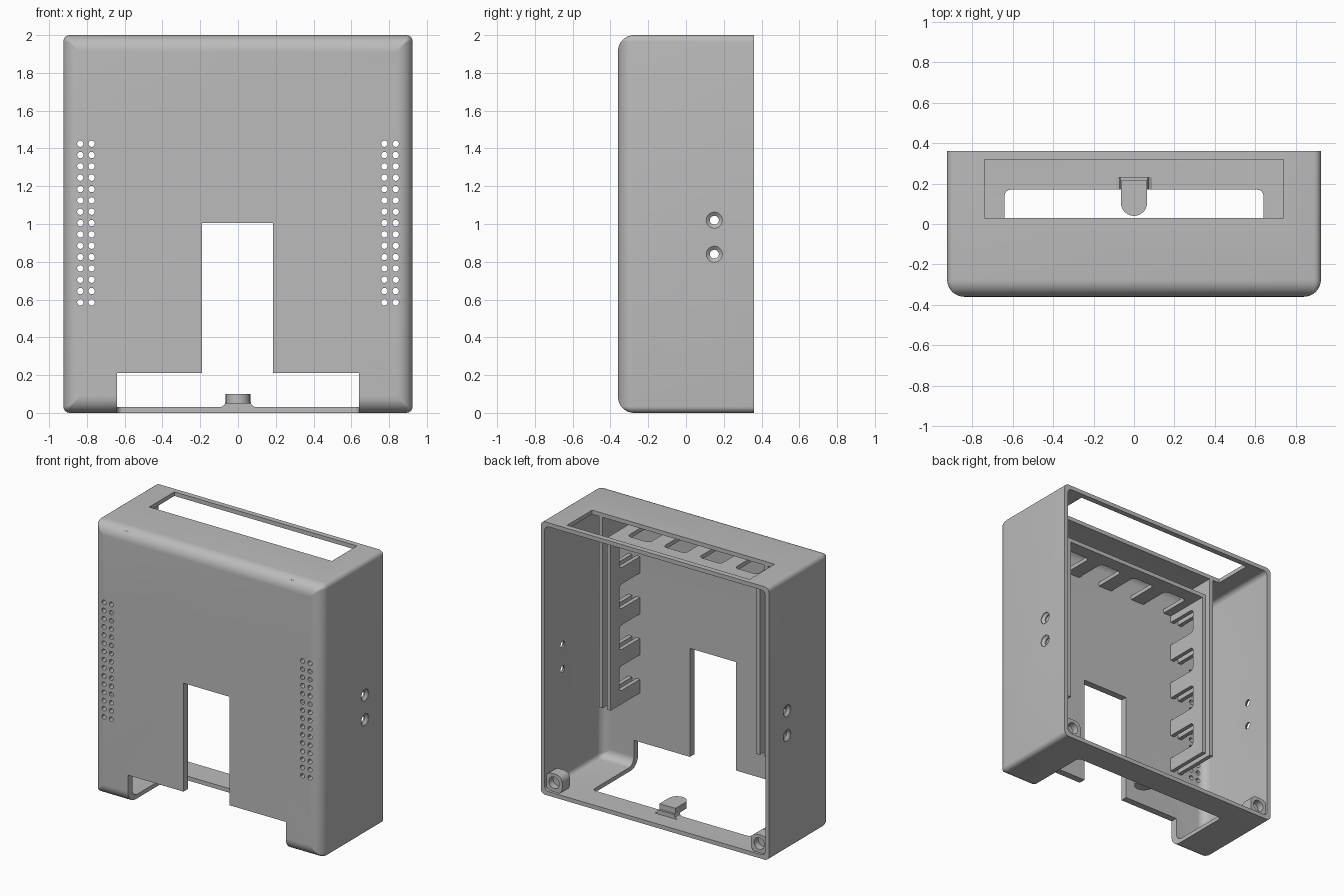
import bpy, bmesh, math
from mathutils import Vector

if "Cube" in bpy.data.objects:
    bpy.data.objects.remove(bpy.data.objects["Cube"], do_unlink=True)

grey = bpy.data.materials.new("matte_grey")
grey.use_nodes = True
grey.diffuse_color = (0.5, 0.5, 0.5, 1)
grey.node_tree.nodes["Principled BSDF"].inputs["Base Color"].default_value = (0.5, 0.5, 0.5, 1)

W, H, D = 0.925, 1.0, 0.36        # half sizes of the case
WALL, FRONT = 0.03, 0.05          # wall thicknesses
INNER = -D + FRONT                # inside face of the front


def make(name, bm):
    bmesh.ops.recalc_face_normals(bm, faces=bm.faces)
    mesh = bpy.data.meshes.new(name)
    bm.to_mesh(mesh)
    bm.free()
    mesh.materials.append(grey)
    obj = bpy.data.objects.new(name, mesh)
    bpy.context.collection.objects.link(obj)
    return obj


def rounded(cx, cy, hw, hh, r, n=6):
    pts = []
    for k, (sx, sy) in enumerate(((1, 1), (-1, 1), (-1, -1), (1, -1))):
        for i in range(n + 1):
            a = (k + i / n) * math.pi / 2
            pts.append((cx + sx * (hw - r) + r * math.cos(a),
                        cy + sy * (hh - r) + r * math.sin(a)))
    return pts


def circle(cx, cy, r, n=20):
    return [(cx + r * math.cos(i * math.tau / n), cy + r * math.sin(i * math.tau / n))
            for i in range(n)]


def rect(a0, a1, b0, b1):
    return [(a0, b0), (a1, b0), (a1, b1), (a0, b1)]


def place(p, axis, t):
    return {"x": Vector((t, p[0], p[1])), "y": Vector((p[0], t, p[1])),
            "z": Vector((p[0], p[1], t))}[axis]


def loft(bm, rings, axis):
    """Join matching outlines [(outline, position), ...] into a closed solid."""
    loops = [[bm.verts.new(place(p, axis, t)) for p in pts] for pts, t in rings]
    for a, b in zip(loops, loops[1:]):
        for i in range(len(a)):
            j = (i + 1) % len(a)
            bm.faces.new((a[i], a[j], b[j], b[i]))
    bm.faces.new(loops[0])
    bm.faces.new(loops[-1])


def prism(name, pts, axis, lo, hi):
    bm = bmesh.new()
    loft(bm, [(pts, lo), (pts, hi)], axis)
    return make(name, bm)


def cut(obj, *cutters):
    """Subtract the cutters, bake the result and remove them."""
    for c in cutters:
        c.hide_render = True
        mod = obj.modifiers.new("cut", "BOOLEAN")
        mod.operation, mod.solver, mod.object = "DIFFERENCE", "EXACT", c
    bpy.context.view_layer.update()
    baked = bpy.data.meshes.new_from_object(
        obj.evaluated_get(bpy.context.evaluated_depsgraph_get()))
    obj.modifiers.clear()
    obj.data = baked
    for c in cutters:
        bpy.data.objects.remove(c, do_unlink=True)


def case_solid(name, inset, front, back, radius, steps=8):
    """Box with a rounded front rim and small corner rounding."""
    bm, rings = bmesh.new(), []
    for i in range(steps + 1):
        a = i / steps * math.pi / 2
        d = radius * (1 - math.sin(a))
        r = max(0.035 - d, 0.003)
        rings.append((rounded(0, H, W - inset - d, H - inset - d, r),
                      front + radius * (1 - math.cos(a))))
    rings.append((rings[-1][0], back))
    loft(bm, rings, "y")
    return make(name, bm)


# Shell: hollow case, open at the back
shell = case_solid("case_shell", 0, -D, D, 0.085)
cut(shell, case_solid("cavity", WALL, INNER, 0.5, 0.06))

# Top slot, front notch, bottom opening
bottom = rounded(0, -0.2, 0.64, 0.37, 0.03)
cut(shell,
    prism("slot", rect(-0.74, 0.74, 0.03, 0.32), "z", 1.9, 2.1),
    prism("notch", rect(-0.19, 0.185, 0.1, 1.005), "y", -0.5, -0.2),
    prism("opening", bottom, "z", -0.1, 0.21))

# Vent holes
bm = bmesh.new()
for x in (-0.835, -0.775, 0.775, 0.835):
    for row in range(15):
        pts = circle(x, 0.585 + row * 0.06, 0.017, 12)
        loft(bm, [(pts, -0.5), (pts, -0.2)], "y")
cut(shell, make("vents", bm))

# Countersunk side holes
bm = bmesh.new()
for s in (-1, 1):
    for z in (0.84, 1.02):
        wide, thin = circle(0.15, z, 0.043), circle(0.15, z, 0.024)
        loft(bm, [(wide, s * 1.0), (wide, s * 0.92), (thin, s * 0.905), (thin, s * 0.8)], "x")
cut(shell, make("side_holes", bm))

# Guide walls with windows, on both sides
for s, side in ((1, "left"), (-1, "right")):
    for part, x0, x1, top in (("comb_wall", 0.59, 0.62, 1.83), ("guide_rail", 0.655, 0.685, 1.98)):
        wall = prism(f"{side}_{part}", rect(INNER - 0.02, 0.03, 0.57, top), "x", s * x0, s * x1)
        bm = bmesh.new()
        for i in range(4):
            win = rounded(-0.25, 0.76 + 0.3 * i, 0.18, 0.09, 0.03)
            loft(bm, [(win, s * 0.5), (win, s * 0.8)], "x")
        cut(wall, make("windows", bm))

# Upper comb shelf joining the guide walls
shelf = prism("comb_shelf", rect(-0.6, 0.6, INNER - 0.02, 0.03), "z", 1.8, 1.83)
bm = bmesh.new()
for i in range(4):
    win = rounded(-0.435 + 0.29 * i, -0.25, 0.09, 0.18, 0.03)
    loft(bm, [(win, 1.7), (win, 1.9)], "z")
cut(shelf, make("windows", bm))

# Screw bosses in the lower back corners
for s, side in ((1, "left"), (-1, "right")):
    boss = prism(f"{side}_screw_boss", rounded(s * 0.835, 0.09, 0.07, 0.07, 0.05), "y", 0.25, 0.34)
    cut(boss, prism("bore", circle(s * 0.832, 0.095, 0.042), "y", 0.29, 0.4))

# Latch tab on the bottom edge
arc = [(0.065 * math.cos(a), 0.105 + 0.065 * math.sin(a))
       for a in (math.pi + i * math.pi / 12 for i in range(13))]
prism("latch_tab", arc + [(0.065, 0.215), (-0.065, 0.215)], "z", 0.05, 0.1)
prism("latch_base", [(-0.09, 0.02), (0.09, 0.02), (0.09, 0.03), (0.072, 0.042), (0.066, 0.06),
                     (-0.066, 0.06), (-0.072, 0.042), (-0.09, 0.03)], "y", 0.17, 0.23)

# Smooth rounded surfaces, keep real edges crisp
for obj in bpy.context.scene.objects:
    obj.select_set(obj.type == "MESH")
bpy.context.view_layer.objects.active = shell
bpy.ops.object.shade_smooth_by_angle(angle=math.radians(30))
